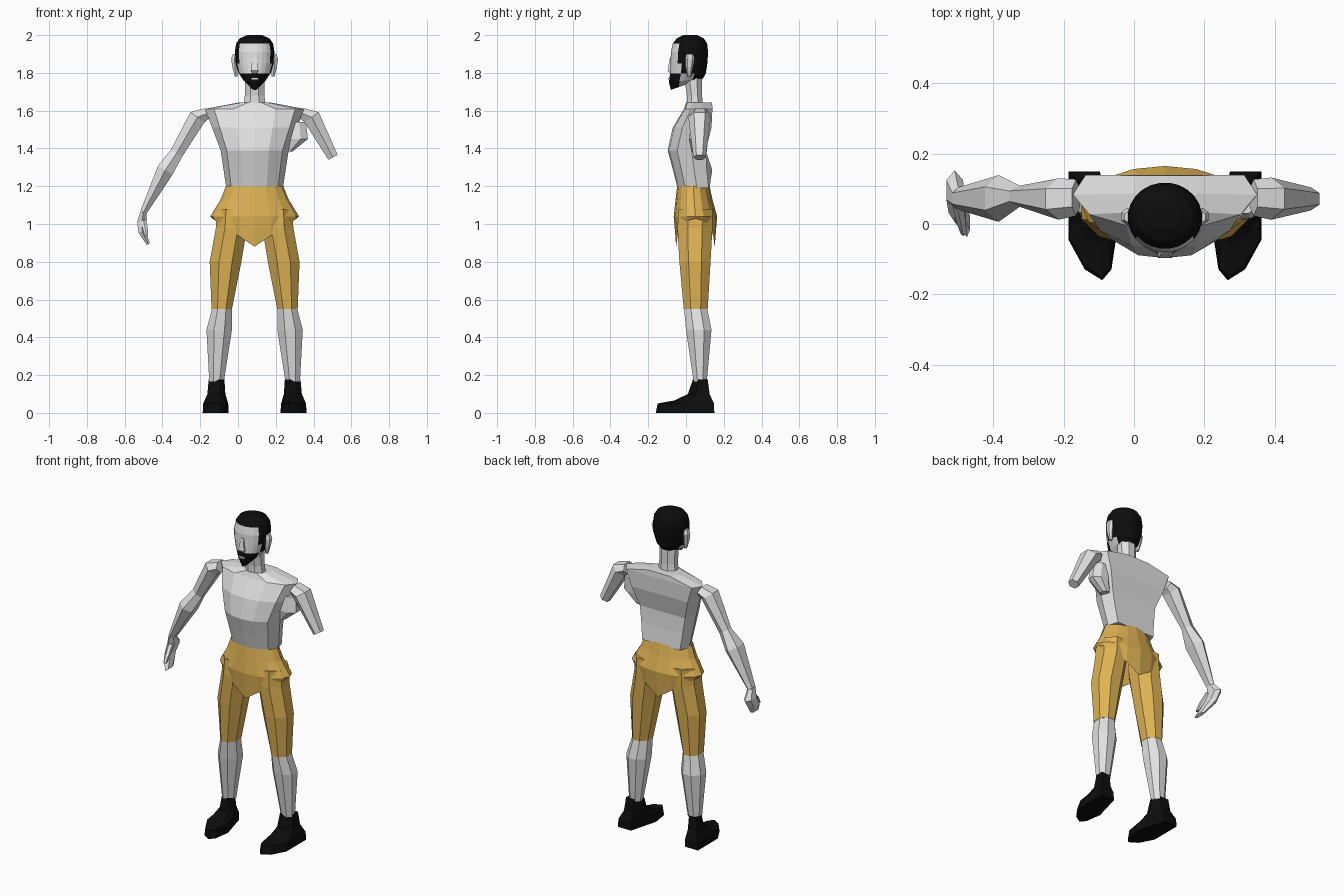
import bpy, bmesh, math
from mathutils import Vector

if "Cube" in bpy.data.objects:
    bpy.data.objects.remove(bpy.data.objects["Cube"])

MID = 0.088  # body centre line


def material(name, colour):
    m = bpy.data.materials.new(name)
    m.use_nodes = True
    m.diffuse_color = (*colour, 1)
    m.node_tree.nodes["Principled BSDF"].inputs["Base Color"].default_value = (*colour, 1)
    return m


SKIN = material("pale grey", (0.76, 0.76, 0.76))
GOLD = material("gold cloth", (0.74, 0.45, 0.09))
BLACK = material("black", (0.004, 0.004, 0.004))


def loft(name, rings, mats, rule=None, caps=True):
    """Skin a list of equally long point rings."""
    bm = bmesh.new()
    loops = [[bm.verts.new(p) for p in ring] for ring in rings]
    n = len(loops[0])
    for a, b in zip(loops, loops[1:]):
        for i in range(n):
            j = (i + 1) % n
            bm.faces.new((a[i], a[j], b[j], b[i]))
    if caps:
        bm.faces.new(loops[0])
        bm.faces.new(loops[-1])
    bmesh.ops.recalc_face_normals(bm, faces=bm.faces)
    if rule:
        for f in bm.faces:
            f.material_index = rule(f.calc_center_median())
    mesh = bpy.data.meshes.new(name)
    bm.to_mesh(mesh)
    bm.free()
    for m in mats:
        mesh.materials.append(m)
    obj = bpy.data.objects.new(name, mesh)
    bpy.context.collection.objects.link(obj)
    return obj


def polygon(n, turn=0.5):
    """Unit outline reaching -1..1 on both axes."""
    r = 1 / math.cos(math.pi / n) if turn else 1
    return [(r * math.cos(math.tau * (i + turn) / n), r * math.sin(math.tau * (i + turn) / n)) for i in range(n)]


def slab(outline, x0, x1, y0, y1, z, tilt=0):
    """Level ring filling the given bounds; tilt raises the back."""
    return [Vector((x0 + (x1 - x0) * (u + 1) / 2, y0 + (y1 - y0) * (v + 1) / 2, z + tilt * (v + 1) / 2))
            for u, v in outline]


def limb(name, path, mat, n=6):
    """Tube along (x, z, half width, y0, y1) stations, square to the path."""
    rings = []
    for i, (x, z, w, y0, y1) in enumerate(path):
        a, b = path[max(i - 1, 0)], path[min(i + 1, len(path) - 1)]
        t = Vector((b[0] - a[0], b[1] - a[1])).normalized()
        rings.append([Vector((x - t.y * w * u, (y0 + y1) / 2 + (y1 - y0) / 2 * v, z + t.x * w * u))
                      for u, v in polygon(n)])
    return loft(name, rings, [mat])


# Torso: flat back, rounded chest
half = [(0, -1), (0.42, -0.92), (0.82, -0.5), (1, 0.25), (0.86, 1)]
chest = half + [(0, 1)] + [(-u, v) for u, v in half[:0:-1]]
torso = [(0.15, -0.045, 0.12, 1.19), (0.165, -0.07, 0.11, 1.29), (0.18, -0.097, 0.105, 1.39),
         (0.225, -0.07, 0.135, 1.51), (0.262, -0.01, 0.14, 1.61), (0.09, 0.0, 0.138, 1.642)]
loft("torso", [slab(chest, MID - w, MID + w, a, b, z) for w, a, b, z in torso], [SKIN])
loft("neck", [slab(polygon(8), MID - w, MID + w, a, b, z) for w, a, b, z in
              [(0.06, 0.005, 0.09, 1.62), (0.052, 0.005, 0.085, 1.68), (0.052, -0.01, 0.085, 1.78)]], [SKIN])

# Head: hair and beard coloured by region
def head_colour(c):
    hair = c.z > 1.955 or (c.y > -0.035 and c.z > 1.795) or (c.y > 0.04 and c.z > 1.768)
    beard = c.z < 1.8 and c.y < -0.03
    return 1 if hair or beard else 0


head = [(0.025, -0.08, 0.06, 1.71, 0.05), (0.058, -0.09, 0.09, 1.75, 0.02), (0.085, -0.085, 0.105, 1.797, 0),
        (0.1, -0.082, 0.113, 1.85, 0), (0.105, -0.08, 0.117, 1.91, 0), (0.098, -0.07, 0.112, 1.955, 0),
        (0.08, -0.05, 0.095, 1.982, 0), (0.04, -0.015, 0.06, 2.0, 0)]
loft("head", [slab(polygon(24), MID - w, MID + w, a, b, z, t) for w, a, b, z, t in head],
     [SKIN, BLACK], head_colour)
loft("nose", [slab(polygon(4), MID - w, MID + w, a, -0.06, z) for w, a, z in
              [(0.014, -0.085, 1.798), (0.02, -0.097, 1.812), (0.009, -0.084, 1.885)]], [SKIN])
loft("mouth", [slab(polygon(4), MID - 0.02, MID + 0.02, -0.094, -0.085, z) for z in (1.765, 1.774)], [SKIN])

# Shorts: waistband flaring into pointed front and back flaps
oval = polygon(16, 0)
waist = [(0.152, -0.047, 0.125, 1.2), (0.18, -0.055, 0.14, 1.13), (0.235, -0.065, 0.165, 1.04)]
skirt = [slab(oval, MID - w, MID + w, a, b, z) for w, a, b, z in waist]
flap = slab(oval, MID - 0.225, MID + 0.225, -0.052, 0.152, 1.03)
for p in flap:
    p.z -= 0.15 * (1 - abs(p.x - MID) / 0.225)
loft("shorts", skirt + [flap], [GOLD], caps=False)

# Paired parts
sole = [(-0.4, -1), (0.32, -0.8), (1, -0.25), (1, 1), (-0.3, 1), (-1, -0.15), (-0.78, -0.8)]
thigh = [(0.035, 0.2, -0.04, 0.14, 1.08), (0.04, 0.205, -0.045, 0.14, 0.98),
         (0.07, 0.238, -0.035, 0.13, 0.8), (0.12, 0.228, -0.012, 0.115, 0.55)]
shin = [(0.121, 0.226, -0.01, 0.113, 0.55), (0.12, 0.255, 0.0, 0.135, 0.44), (0.163, 0.24, 0.04, 0.11, 0.165)]
shoe = [(0.16, 0.243, 0.037, 0.115, 0.178), (0.155, 0.25, 0.01, 0.125, 0.1), (0.145, 0.265, -0.06, 0.14, 0.066),
        (0.14, 0.272, -0.15, 0.148, 0.05), (0.137, 0.275, -0.16, 0.15, 0.0)]
ear = [(0.09, 0.105, 0.01, 0.025, 1.78), (0.09, 0.118, 0.0, 0.035, 1.83),
       (0.09, 0.124, 0.0, 0.043, 1.875), (0.09, 0.115, 0.005, 0.035, 1.9)]
for side, s in (("left", 1), ("right", -1)):
    for part, rings, outline, mat in (("shorts_leg", thigh, polygon(8), GOLD), ("shin", shin, polygon(8), SKIN),
                                      ("shoe", shoe, sole, BLACK), ("ear", ear, polygon(6), SKIN)):
        loft(f"{side}_{part}", [slab(outline, MID + s * a, MID + s * b, y0, y1, z)
                                for a, b, y0, y1, z in rings], [mat])

# Right arm and hand
limb("right_arm", [(-0.165, 1.585, 0.03, 0.03, 0.12), (-0.215, 1.565, 0.046, 0.02, 0.122),
                   (-0.325, 1.375, 0.035, 0.053, 0.105), (-0.385, 1.285, 0.045, 0.015, 0.13),
                   (-0.5, 1.063, 0.018, 0.045, 0.1)], SKIN)
limb("right_hand", [(-0.5, 1.063, 0.017, 0.045, 0.1), (-0.51, 1.01, 0.024, 0.05, 0.145),
                    (-0.508, 0.96, 0.02, 0.01, 0.11), (-0.475, 0.893, 0.009, -0.032, 0.04)], SKIN)
limb("right_thumb", [(-0.5, 1.02, 0.016, 0.04, 0.08), (-0.49, 0.97, 0.013, -0.01, 0.03),
                     (-0.485, 0.935, 0.008, -0.033, -0.01)], SKIN)

# Left arm ends above the elbow, with a fold of muscle under it
limb("left_arm", [(0.34, 1.585, 0.03, 0.03, 0.12), (0.39, 1.565, 0.046, 0.02, 0.124),
                  (0.503, 1.353, 0.028, 0.043, 0.1)], SKIN)
loft("left_armpit", [slab(polygon(8), 0.24, x, a, b, z) for x, a, b, z in
                     [(0.29, 0.03, 0.09, 1.385), (0.37, 0.015, 0.105, 1.45), (0.36, 0.03, 0.11, 1.54)]], [SKIN])
